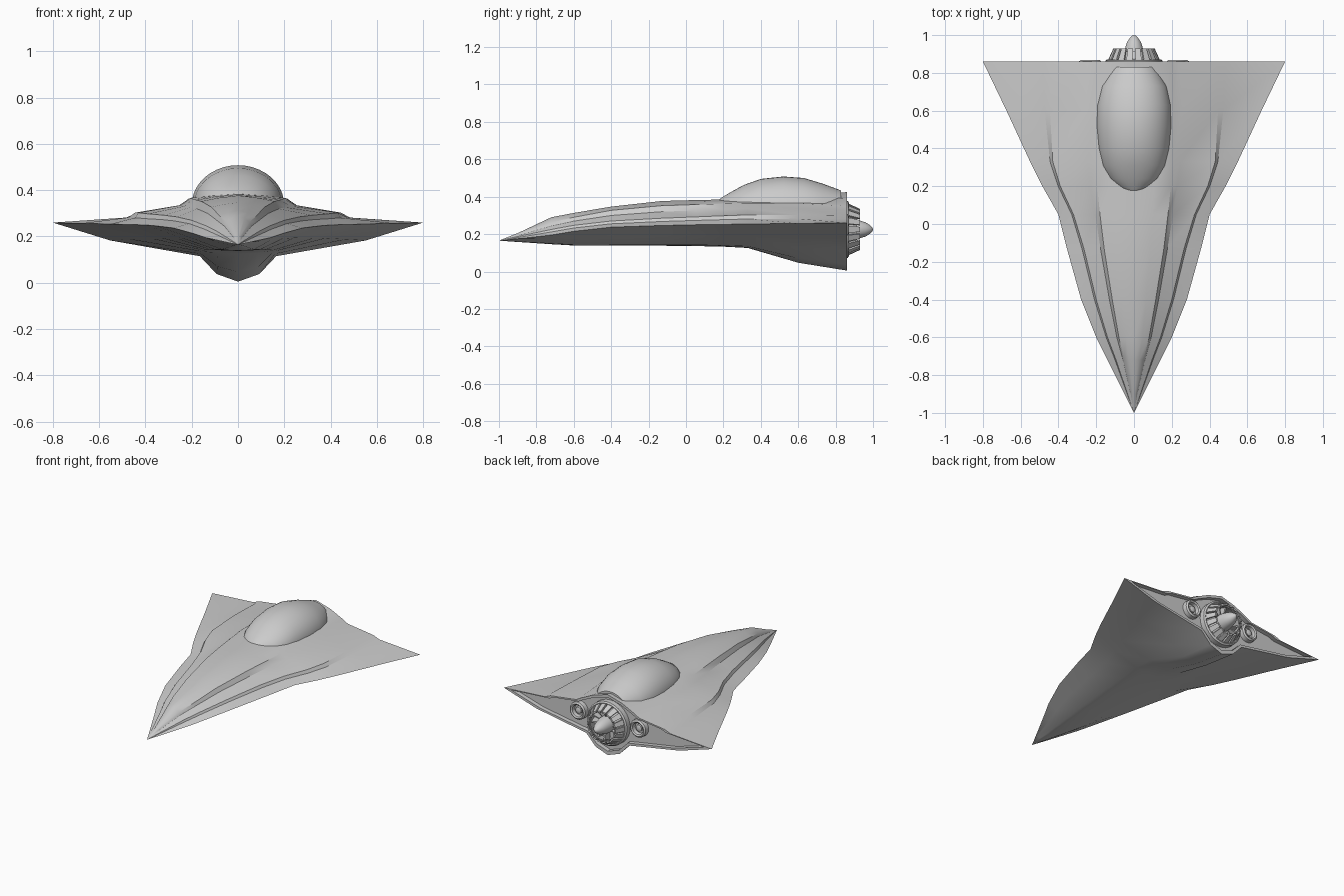
import bpy, bmesh
from math import sin, cos, pi, radians

if "Cube" in bpy.data.objects:
    bpy.data.objects.remove(bpy.data.objects["Cube"])


def finish(name, bm, angle=30):
    """Turn a bmesh into a smooth-shaded object."""
    bmesh.ops.remove_doubles(bm, verts=bm.verts, dist=0.0004)
    bmesh.ops.recalc_face_normals(bm, faces=bm.faces)
    me = bpy.data.meshes.new(name)
    bm.to_mesh(me)
    bm.free()
    ob = bpy.data.objects.new(name, me)
    bpy.context.collection.objects.link(ob)
    bpy.ops.object.select_all(action='DESELECT')
    ob.select_set(True)
    bpy.context.view_layer.objects.active = ob
    bpy.ops.object.shade_smooth_by_angle(angle=radians(angle))
    return ob


def loft(name, rings, closed=True, caps=True, angle=30):
    """Skin a list of equal-length point rings."""
    bm = bmesh.new()
    rows = [[bm.verts.new(p) for p in r] for r in rings]
    n = len(rows[0])
    for a, b in zip(rows, rows[1:]):
        for i in range(n if closed else n - 1):
            j = (i + 1) % n
            bm.faces.new((a[i], a[j], b[j], b[i]))
    if caps:
        bm.faces.new(rows[0])
        bm.faces.new(rows[-1])
    return finish(name, bm, angle)


def lathe(name, profile, cx, cz, n=32):
    """Spin (radius, y) points around an axis parallel to y."""
    rings = [[(cx + r * cos(2 * pi * i / n), y, cz + r * sin(2 * pi * i / n))
              for i in range(n)] for r, y in profile]
    return loft(name, rings, caps=False)


def mirrored(y, half):
    """Full ring from half a section running top centre to bottom centre."""
    return [(x, y, z) for x, z in half] + [(-x, y, z) for x, z in half[-2:0:-1]]


# Hull stations: y, half width, edge z, spine z, shoulder x z, root x z,
# keel half width, keel side z, bottom z
stations = [
    (-0.90, 0.05, 0.175, 0.205, 0.014, 0.200, 0.034, 0.187, 0.020, 0.161, 0.158),
    (-0.72, 0.14, 0.195, 0.290, 0.050, 0.262, 0.095, 0.225, 0.050, 0.150, 0.146),
    (-0.60, 0.20, 0.215, 0.313, 0.080, 0.290, 0.140, 0.247, 0.070, 0.144, 0.139),
    (-0.40, 0.28, 0.237, 0.347, 0.115, 0.327, 0.200, 0.270, 0.095, 0.143, 0.138),
    (-0.13, 0.355, 0.246, 0.377, 0.158, 0.352, 0.265, 0.285, 0.120, 0.143, 0.138),
    (0.05, 0.40, 0.250, 0.382, 0.180, 0.358, 0.320, 0.292, 0.135, 0.142, 0.136),
    (0.20, 0.485, 0.252, 0.385, 0.195, 0.362, 0.390, 0.298, 0.150, 0.140, 0.133),
    (0.33, 0.55, 0.254, 0.388, 0.205, 0.366, 0.430, 0.303, 0.155, 0.135, 0.126),
    (0.60, 0.675, 0.257, 0.395, 0.212, 0.364, 0.445, 0.303, 0.160, 0.125, 0.047),
    (0.86, 0.80, 0.260, 0.425, 0.200, 0.350, 0.440, 0.300, 0.165, 0.115, 0.005),
]
rings = [[(0, -1.0, 0.165)] * 18]
for y, w, ze, zt, xs, zs, xr, zr, xk, zk, zb in stations:
    half = [
        (0, zt), (xs * 0.55, zt - (zt - zs) * 0.42), (xs, zs),
        (xs + 0.18 * (xr - xs), zs - 0.48 * (zs - zr)), (xr, zr),
        (xr + 0.12 * (w - xr), zr - 0.45 * (zr - ze)), (w, ze),
        (w * 0.69, ze - 0.6 * (ze - zk) + 0.01),
        (xk, zk), (xk * 0.56, zb + 0.3 * (zk - zb)), (0, zb)]
    rings.append(mirrored(y, half))
rings[0] = [rings[0][0]] * len(rings[1])
# Recessed rear panel with a rim
for y in (0.86, 0.83):
    rings.append([(x * 0.93, y, 0.25 + (z - 0.25) * 0.89) for x, _, z in rings[10]])
bm = bmesh.new()
rows = [[bm.verts.new(p) for p in r] for r in rings[1:]]
tip = bm.verts.new((0, -1, 0.165))
n = len(rows[0])
for i in range(n):
    j = (i + 1) % n
    bm.faces.new((tip, rows[0][i], rows[0][j]))
    for a, b in zip(rows, rows[1:]):
        bm.faces.new((a[i], a[j], b[j], b[i]))
bm.faces.new(rows[-1])
finish("hull", bm, 35)

# Canopy dome: y, half width, top z
canopy = [(0.165, 0.03, 0.375), (0.19, 0.085, 0.395), (0.24, 0.135, 0.425),
          (0.31, 0.17, 0.463), (0.40, 0.19, 0.495), (0.52, 0.20, 0.508),
          (0.63, 0.197, 0.500), (0.73, 0.175, 0.470), (0.83, 0.12, 0.433)]
loft("canopy", [[(w * cos(pi * i / 20), y, 0.335 + (z - 0.335) * sin(pi * i / 20))
                 for i in range(21)] for y, w, z in canopy], angle=40)

# Main engine: collar, liner and centre spike
CZ = 0.225
lathe("engine_collar", [(0.125, 0.83), (0.152, 0.83), (0.152, 0.865),
                        (0.142, 0.872), (0.125, 0.865), (0.125, 0.83)], 0, CZ)
lathe("engine_liner", [(0.0, 0.835), (0.122, 0.835), (0.095, 0.915),
                       (0.102, 0.915), (0.132, 0.84)], 0, CZ)
lathe("engine_spike", [(0.058, 0.835), (0.056, 0.89), (0.047, 0.93), (0.038, 0.96),
                       (0.022, 0.985), (0.008, 0.998), (0.0, 1.0)], 0, CZ, 24)


def wedges(name, count, fill, profile):
    """Ring of separate blocks made from a four-point (radius, y) profile."""
    bm = bmesh.new()
    for k in range(count):
        mid, d = 2 * pi * k / count, pi / count * fill
        a, b = [[bm.verts.new((r * cos(t), y, CZ + r * sin(t))) for r, y in profile]
                for t in (mid - d, mid + d)]
        bm.faces.new(a)
        bm.faces.new(b)
        for i in range(4):
            j = (i + 1) % 4
            bm.faces.new((a[i], a[j], b[j], b[i]))
    finish(name, bm)


# Nozzle petals and inner vanes
wedges("nozzle_petals", 18, 0.72, [(0.130, 0.85), (0.147, 0.85), (0.110, 0.93), (0.098, 0.93)])
wedges("nozzle_vanes", 12, 0.22, [(0.05, 0.836), (0.118, 0.836), (0.098, 0.90), (0.05, 0.88)])

# Small side thrusters
for side, label in ((-1, "left"), (1, "right")):
    lathe("thruster_ring_" + label,
          [(0.0, 0.838), (0.036, 0.838), (0.040, 0.862), (0.050, 0.868),
           (0.060, 0.860), (0.062, 0.828)], side * 0.232, 0.25, 24)
    lathe("thruster_core_" + label,
          [(0.024, 0.836), (0.022, 0.852), (0.0, 0.862)], side * 0.232, 0.25, 16)
